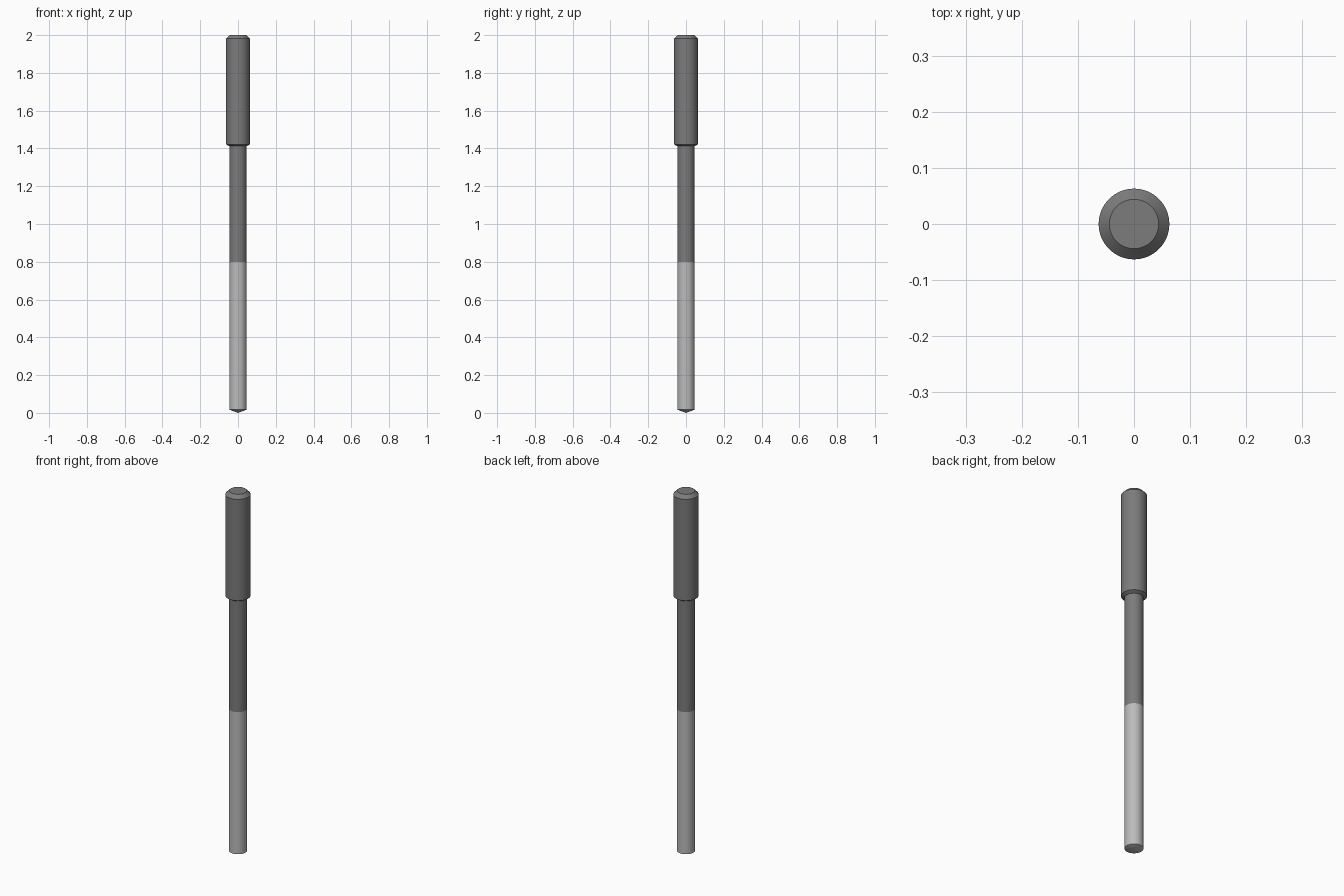
import bpy, bmesh, math

if "Cube" in bpy.data.objects:
    bpy.data.objects.remove(bpy.data.objects["Cube"])

SIDES = 64

def material(name, g):
    m = bpy.data.materials.new(name)
    m.diffuse_color = (g, g, g, 1)
    m.use_nodes = True
    m.node_tree.nodes["Principled BSDF"].inputs["Base Color"].default_value = m.diffuse_color
    return m

def lathe(name, profile, mat):
    """Revolve (radius, z) points around the z axis."""
    bm = bmesh.new()
    vs = [bm.verts.new((r, 0, z)) for r, z in profile]
    edges = [bm.edges.new(p) for p in zip(vs, vs[1:])]
    bmesh.ops.spin(bm, geom=vs + edges, cent=(0, 0, 0), axis=(0, 0, 1),
                   angle=math.tau, steps=SIDES, use_duplicate=False)
    bmesh.ops.remove_doubles(bm, verts=bm.verts, dist=1e-5)
    bmesh.ops.recalc_face_normals(bm, faces=bm.faces)
    me = bpy.data.meshes.new(name)
    bm.to_mesh(me)
    bm.free()
    ob = bpy.data.objects.new(name, me)
    bpy.context.collection.objects.link(ob)
    me.materials.append(mat)
    bpy.ops.object.select_all(action='DESELECT')
    ob.select_set(True)
    bpy.context.view_layer.objects.active = ob
    bpy.ops.object.shade_smooth_by_angle(angle=math.radians(15))
    return ob

dark = material("dark_grey", 0.2)
light = material("light_grey", 0.5)

R_CUT, R_SHANK = 0.046, 0.063

# Cutting length with a shallow conical point
lathe("cutting_section",
      [(0, 0), (R_CUT, 0.017), (R_CUT, 0.8), (0, 0.8)], light)

# Neck and thicker chamfered shank, one turned piece
lathe("neck_and_shank",
      [(0, 0.8), (R_CUT, 0.8), (R_CUT, 1.412), (R_SHANK, 1.422),
       (R_SHANK, 1.981), (0.044, 2.0), (0, 2.0)], dark)
